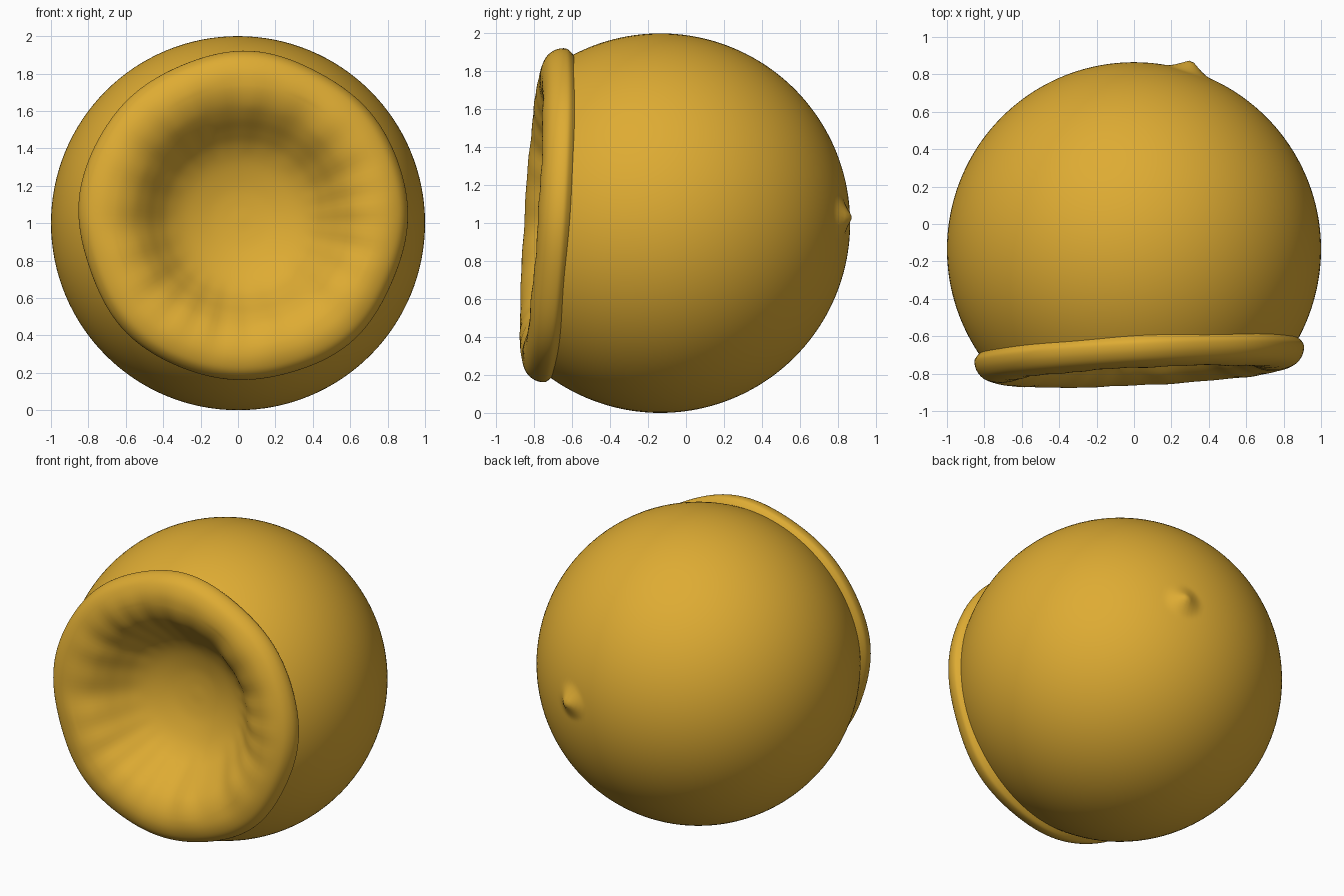
import bpy, bmesh, math
from mathutils import Vector

cube = bpy.data.objects.get("Cube")
if cube:
    bpy.data.objects.remove(cube, do_unlink=True)

mat = bpy.data.materials.new("golden ochre")
mat.use_nodes = True
colour = (0.73, 0.41, 0.033, 1)
mat.diffuse_color = colour
mat.node_tree.nodes["Principled BSDF"].inputs["Base Color"].default_value = colour

CENTRE = Vector((0, -0.135, 1))
AXIS = Vector((0.05, -1, 0.065)).normalized()
SIDE = Vector((0, 0, 1)).cross(AXIS).normalized()
UP = AXIS.cross(SIDE)
SEGMENTS = 128


def smooth_path(points, steps=5):
    """Catmull-Rom subdivision of a profile."""
    pts = [Vector(p) for p in points]
    pts = [pts[0]] + pts + [pts[-1]]
    out = []
    for a, b, c, d in zip(pts, pts[1:], pts[2:], pts[3:]):
        for i in range(steps):
            t = i / steps
            out.append(0.5 * (2 * b + (c - a) * t + (2 * a - 5 * b + 4 * c - d) * t**2
                              + (3 * b - a - 3 * c + d) * t**3))
    return out + [pts[-1]]


def lathe(name, profile, deform):
    """Revolve (radius, height) pairs about the tilted mouth axis."""
    bm = bmesh.new()
    rings = []
    for r, h in profile:
        ring = []
        for i in range(SEGMENTS):
            a = math.tau * i / SEGMENTS
            rr, hh = deform(r, h, a)
            p = CENTRE + AXIS * hh + (SIDE * math.cos(a) + UP * math.sin(a)) * rr
            ring.append(bm.verts.new(p))
        rings.append(ring)
    for lo, hi in zip(rings, rings[1:]):
        for i in range(SEGMENTS):
            j = (i + 1) % SEGMENTS
            bm.faces.new((lo[i], lo[j], hi[j], hi[i]))
    bmesh.ops.remove_doubles(bm, verts=bm.verts, dist=0.0005)
    bmesh.ops.recalc_face_normals(bm, faces=bm.faces)
    mesh = bpy.data.meshes.new(name)
    bm.to_mesh(mesh)
    bm.free()
    mesh.materials.append(mat)
    mesh.shade_smooth()
    obj = bpy.data.objects.new(name, mesh)
    bpy.context.collection.objects.link(obj)
    return obj


# Round body, open where the rim sits
stop = math.acos(-0.53)
sphere = [(math.sin(stop * i / 80), -math.cos(stop * i / 80)) for i in range(81)]
body = lathe("body", sphere, lambda r, h, a: (r, h))

# Small pinched nub on the back
nub = Vector((0.29, 0.955, 0.03)).normalized()
for v in body.data.vertices:
    d = v.co - CENTRE
    gap = (d.normalized() - nub).length
    if gap < 0.12:
        v.co = CENTRE + d * (1 + 0.06 * (1 - gap / 0.12) ** 1.5)


# Thick rim that rolls inward to a shallow bowl, with soft hand-formed wrinkles
def wrinkle(r, h, a):
    band = max(0, 1 - abs(r - 0.58) / 0.24)
    h += band * (0.006 * math.sin(9 * a + 1) + 0.004 * math.sin(23 * a + 2 * math.sin(3 * a)))
    if r > 0.7:
        r += 0.005 * math.sin(5 * a) + 0.004 * math.sin(8 * a + 2)
    return r, h


rim_profile = [(0.835, 0.51), (0.86, 0.53), (0.878, 0.56), (0.868, 0.61), (0.83, 0.655),
               (0.76, 0.68), (0.68, 0.675), (0.6, 0.64), (0.53, 0.58), (0.46, 0.5),
               (0.39, 0.43), (0.3, 0.375), (0.18, 0.335), (0.08, 0.32), (0, 0.318)]
lathe("rim_and_bowl", smooth_path(rim_profile), wrinkle)
